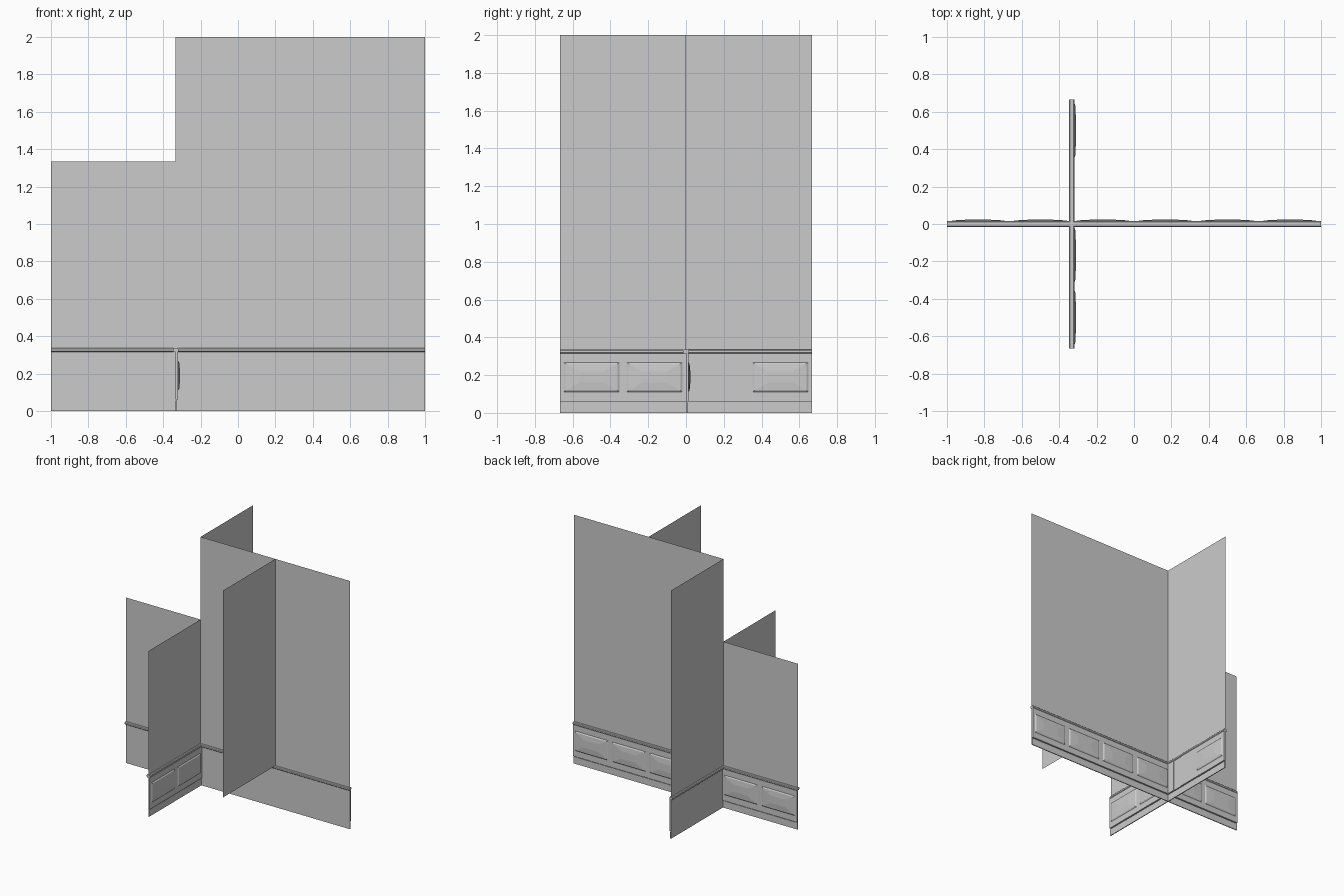
import bpy, bmesh
from mathutils import Vector

if "Cube" in bpy.data.objects:
    bpy.data.objects.remove(bpy.data.objects["Cube"])

T = 1 / 3  # module width


# Wall frames: u runs along the wall, v points out of its panelled side
def on_long(u, v, z):
    return Vector((u, v, z))


def on_cross(u, v, z):
    return Vector((v - T, u, z))


def finish(bm, name):
    bmesh.ops.recalc_face_normals(bm, faces=bm.faces)
    me = bpy.data.meshes.new(name)
    bm.to_mesh(me)
    bm.free()
    ob = bpy.data.objects.new(name, me)
    bpy.context.collection.objects.link(ob)
    return ob


def sheet(name, pts):
    bm = bmesh.new()
    bm.faces.new([bm.verts.new(p) for p in pts])
    return finish(bm, name)


def extrude(name, frame, profile, u0, u1):
    """Sweep a closed (v, z) profile along the wall."""
    bm = bmesh.new()
    a = [bm.verts.new(frame(u0, v, z)) for v, z in profile]
    b = [bm.verts.new(frame(u1, v, z)) for v, z in profile]
    n = len(a)
    for i in range(n):
        j = (i + 1) % n
        bm.faces.new((a[i], a[j], b[j], b[i]))
    bm.faces.new(a)
    bm.faces.new(b[::-1])
    return finish(bm, name)


def box(name, frame, u0, u1, v0, v1, z0, z1):
    return extrude(name, frame, [(v0, z0), (v1, z0), (v1, z1), (v0, z1)], u0, u1)


def raised_panel(name, frame, uc):
    """One wainscot module: flat frame, stepped edge, shallow hipped field."""
    rings = [(T / 2, 0.061, 0.315, 0), (T / 2, 0.061, 0.315, 0.013),
             (0.148, 0.110, 0.268, 0.013), (0.138, 0.118, 0.260, 0.019),
             (0.065, 0.160, 0.220, 0.023)]
    bm = bmesh.new()
    prev = None
    for h, z0, z1, v in rings:
        ring = [bm.verts.new(frame(uc + s * h, v, z))
                for s, z in ((-1, z0), (1, z0), (1, z1), (-1, z1))]
        if prev:
            for i in range(4):
                j = (i + 1) % 4
                bm.faces.new((prev[i], prev[j], ring[j], ring[i]))
        prev = ring
    bm.faces.new(prev)
    return finish(bm, name)


# Thin wall sheets
sheet("long_wall", [(-1, 0, 0), (1, 0, 0), (1, 0, 2), (-T, 0, 2),
                    (-T, 0, 4 * T), (-1, 0, 4 * T)])
sheet("cross_wall_front", [on_cross(u, 0, z) for u, z in
                           ((-2 * T, 0), (0, 0), (0, 4 * T), (-2 * T, 4 * T))])
sheet("cross_wall_back", [on_cross(u, 0, z) for u, z in
                          ((0, 0), (2 * T, 0), (2 * T, 2), (0, 2))])
sheet("hanging_wall", [(T, -2 * T, T), (T, 0, T), (T, 0, 2), (T, -2 * T, 2)])

# Chair rails and baseboards on both walls
half = [(0.010, 0.315), (0.015, 0.320), (0.015, 0.331), (0.010, 0.336)]
rail = half + [(-v, z) for v, z in reversed(half)]
for label, frame, end in (("long", on_long, 1), ("cross", on_cross, 2 * T)):
    extrude(label + "_chair_rail", frame, rail, -end, end)
    box(label + "_baseboard", frame, -end, end, 0, 0.007, 0, 0.055)

# Raised wainscot panels
for i in range(6):
    raised_panel(f"long_panel_{i + 1}", on_long, -1 + T * (i + 0.5))
for i in (-1.5, -0.5, 1.5):
    raised_panel(f"cross_panel_{int(i + 2.5)}", on_cross, T * i)

# Plain wainscot beside the corner, with a shallow recess
for name, u0, u1, v in (("corner_stile", 0, 0.08, 0.013),
                        ("corner_recess", 0.08, 0.165, 0.009),
                        ("plain_panel", 0.165, T, 0.013)):
    box(name, on_cross, u0, u1, 0, v, 0.061, 0.315)
